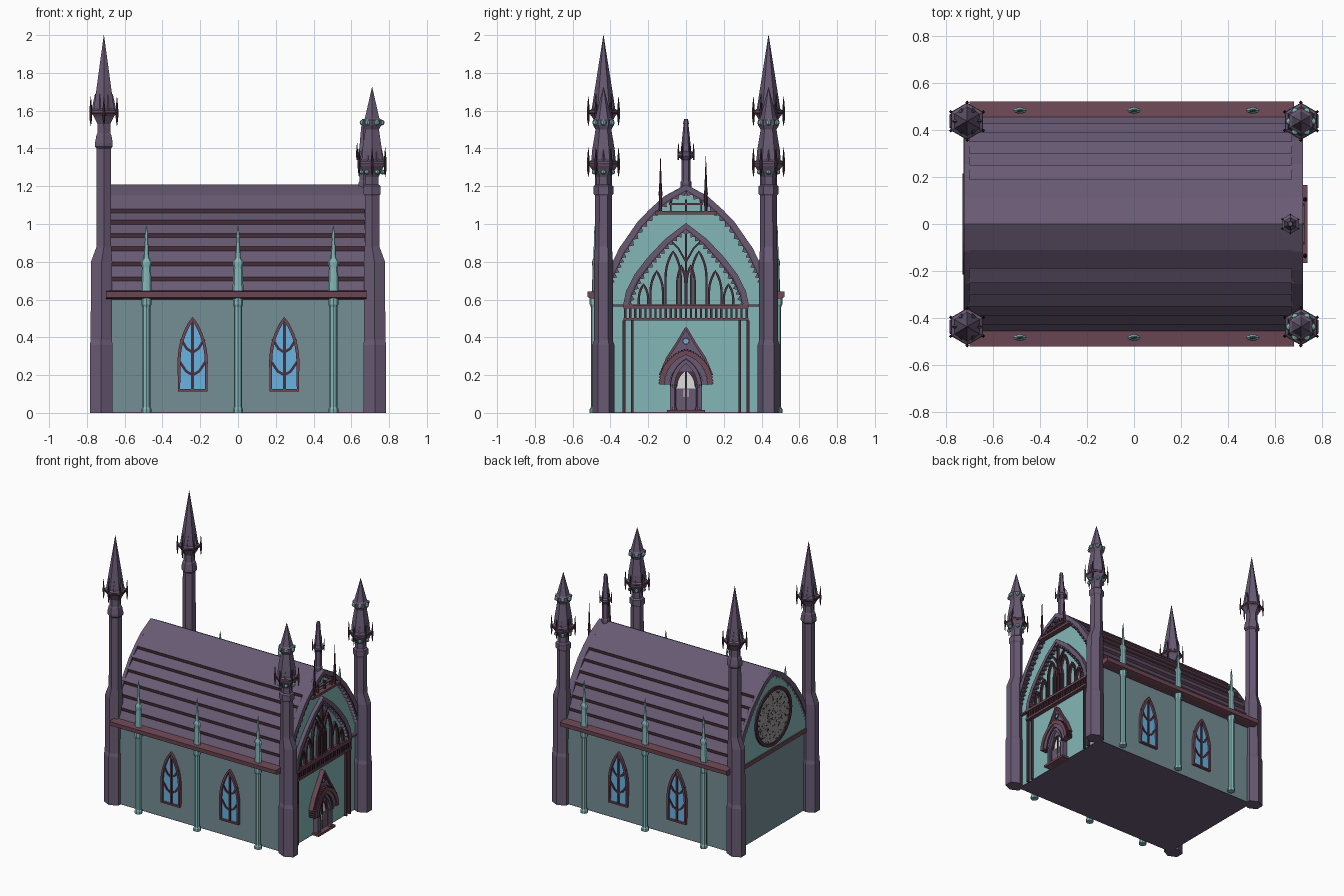
import bpy, bmesh, math, random
from mathutils import Vector

if "Cube" in bpy.data.objects:
    bpy.data.objects.remove(bpy.data.objects["Cube"])

random.seed(4)

def mat(name, r, g, b):
    m = bpy.data.materials.new(name)
    lin = lambda c: (c / 255 / 12.92) if c < 10 else ((c / 255 + .055) / 1.055) ** 2.4
    m.diffuse_color = (lin(r), lin(g), lin(b), 1)
    m.use_nodes = True
    m.node_tree.nodes["Principled BSDF"].inputs["Base Color"].default_value = m.diffuse_color
    return m

PURPLE = mat("purple_stone", 104, 90, 115)
TEAL = mat("pale_teal", 132, 182, 183)
WALL = mat("grey_teal_wall", 116, 142, 149)
MAROON = mat("maroon_trim", 110, 72, 86)
DARK = mat("dark_maroon", 74, 47, 60)
BLUE = mat("blue_glass", 106, 180, 226)
WHITE = mat("pale_glass", 222, 220, 222)
GREY = mat("rose_grey", 150, 152, 150)

parts = {}   # name -> (verts, faces, face materials)

def add(name, verts, faces, m):
    V, F, M = parts.setdefault(name, ([], [], []))
    o = len(V)
    V += verts
    F += [[i + o for i in f] for f in faces]
    M += m if isinstance(m, list) else [m] * len(faces)

def place(axis, a, b, d):
    return (d, a, b) if axis == 'x' else (a, d, b)

def prism(name, pts, axis, lo, hi, m):
    n = len(pts)
    v = [place(axis, a, b, d) for d in (lo, hi) for a, b in pts]
    f = [[i, (i + 1) % n, (i + 1) % n + n, i + n] for i in range(n)]
    add(name, v, f + [list(range(n)), list(range(n, 2 * n))], m)

def box(name, x0, x1, y0, y1, z0, z1, m):
    prism(name, [(x0, z0), (x1, z0), (x1, z1), (x0, z1)], 'y', y0, y1, m)

def strip(name, path, w, axis, lo, hi, m, closed=False):
    """Ribbon of width w along a 2D path, extruded from lo to hi."""
    n, v = len(path), []
    for i, p in enumerate(path):
        a = path[(i - 1) % n] if closed or i else p
        b = path[(i + 1) % n] if closed or i < n - 1 else p
        d = (Vector(b) - Vector(a)).normalized() * w / 2
        for s in (1, -1):
            for e in (lo, hi):
                v.append(place(axis, p[0] - d.y * s, p[1] + d.x * s, e))
    f = []
    for i in range(n if closed else n - 1):
        a, b = 4 * i, 4 * ((i + 1) % n)
        f += [[a + j, a + k, b + k, b + j] for j, k in ((0, 1), (1, 3), (3, 2), (2, 0))]
    if not closed:
        f += [[0, 1, 3, 2], [4 * n - 4 + j for j in (0, 1, 3, 2)]]
    add(name, v, f, m)

def stack(name, x, y, rings, n, m, turn=math.pi / 2):
    """Loft of n-sided rings (radius, z, x stretch, x offset)."""
    v, f = [], []
    for r, z, *e in rings:
        sx, ox = e if e else (1, 0)
        for i in range(n):
            a = turn + math.tau * i / n
            v.append((x + ox + max(r, .0008) * math.cos(a) * sx, y + max(r, .0008) * math.sin(a), z))
    for k in range(len(rings) - 1):
        f += [[k * n + i, k * n + (i + 1) % n, k * n + n + (i + 1) % n, k * n + n + i] for i in range(n)]
    f += [list(range(n)), list(range(len(v) - n, len(v)))]
    add(name, v, f, m)

def ball(name, x, y, z, r, m):
    stack(name, x, y, [(0, z - r), (r * .8, z - r * .6), (r, z), (r * .8, z + r * .6), (0, z + r)], 8, m)

def gothic(hw, z0, z1, c=0, n=8):
    """Pointed arch from left spring over the apex to right spring."""
    h = z1 - z0
    R = (hw * hw + h * h) / (2 * hw)
    end = math.atan2(h, R - hw)
    left = [(-hw + R - R * math.cos(end * i / n), z0 + R * math.sin(end * i / n)) for i in range(n + 1)]
    return [(c + a, b) for a, b in left] + [(c - a, b) for a, b in left[-2::-1]]

def circle(r, c, z, n=32):
    return [(c + r * math.cos(math.tau * i / n), z + r * math.sin(math.tau * i / n)) for i in range(n)]

def teeth(name, path, step, size, axis, lo, hi, m):
    """Row of triangular teeth on the right-hand side of a path."""
    for a, b in zip(path, path[1:]):
        a, b = Vector(a), Vector(b)
        k = max(1, round((b - a).length / step))
        d = (b - a) / k
        nrm = Vector((d.y, -d.x)).normalized() * size
        for i in range(k):
            p = a + d * i
            prism(name, [tuple(p), tuple(p + d), tuple(p + d * .5 + nrm)], axis, lo, hi, m)

# Roof profile (y, z), ridge to eave
R = [(0, 1.21), (.11, 1.15), (.19, 1.08), (.25, 1.02), (.30, .95), (.35, .88), (.39, .80), (.43, .72), (.46, .64)]
full = [(-y, z) for y, z in R[::-1]] + R[1:]
inner = [(-.437, .57)] + [(y * .95, z - .03) for y, z in full] + [(.437, .57)]

# Hall body, dark floor and coloured end gables
box("hall_walls", -.70, .67, -.44, .44, .004, .62, WALL)
box("floor", -.70, .685, -.44, .44, 0, .005, PURPLE)
prism("front_facade", [(-.44, .004)] + inner + [(.44, .004)], 'x', .66, .685, TEAL)

# Overlapping roof courses with dark risers
out, kinds = [R[0], R[1]], [PURPLE]
for (y, z) in R[2:]:
    out += [(y, z), (y - .003, z - .022)]
    kinds += [PURPLE, DARK]
for s in (1, -1):
    v = [(x, y * s, z) for x in (-.71, .68) for y, z in out]
    n = len(out)
    v += [(-.71, 0, .61), (.68, 0, .61)]
    f = [[i, i + 1, i + 1 + n, i + n] for i in range(n - 1)]
    f += [list(range(n)) + [2 * n], list(range(n, 2 * n)) + [2 * n + 1], [n - 1, 2 * n - 1, 2 * n + 1, 2 * n],
          [0, n, 2 * n + 1, 2 * n]]
    add("roof_back_half" if s > 0 else "roof_front_half", v, f, kinds + [TEAL, TEAL, DARK, PURPLE])
prism("back_gable_panel", inner[1:-1], 'x', -.718, -.70, TEAL)

# Toothed gable trims
trim = [(y * .97, z - .018) for y, z in full]
for nm, lo, hi in (("front_gable_trim", .67, .718), ("back_gable_trim", -.724, -.70)):
    strip(nm, trim, .034, 'x', lo, hi, PURPLE)
    teeth(nm + "_teeth", [(y * .935, z - .034) for y, z in full], .035, .02, 'x', lo + .005, hi - .004, PURPLE)
    strip(nm + "_line", [(y * .938, z - .033) for y, z in full], .006, 'x', lo + .005, hi + .001, DARK)

# Back ledge and speckled rose window
box("back_ledge", -.726, -.69, -.43, .43, .595, .625, MAROON)
prism("rose_glass", circle(.2, 0, .86), 'x', -.722, -.70, GREY)
strip("rose_frame", circle(.203, 0, .86), .024, 'x', -.73, -.705, DARK, True)
for k in range(230):
    r, a = .19 * math.sqrt(random.random()), random.random() * math.tau
    pts = circle(random.uniform(.004, .007), r * math.cos(a), .86 + r * math.sin(a), 4)
    prism("rose_speckles", pts, 'x', -.724, -.721, DARK if k % 3 else WHITE)

# Long sides: eaves, lancet windows, pinnacled columns
for s in (1, -1):
    prism("eaves", [(s * y, z) for y, z in ((.43, .60), (.50, .605), (.52, .612), (.522, .642), (.43, .65))],
          'x', -.70, .68, MAROON)
    for cx in (-.24, .245):
        arch = gothic(.072, .27, .50, cx)
        loop = [(cx - .072, .12)] + arch + [(cx + .072, .12)]
        prism("window_glass", loop, 'y', s * .436, s * .446, BLUE)
        strip("window_frame", loop, .016, 'y', s * .43, s * .46, MAROON, True)
        box("window_bars", cx - .008, cx + .008, s * .44, s * .453, .12, .49, DARK)
        for z, w in ((.20, .068), (.32, .062)):
            for t in (1, -1):
                strip("window_bars", [(cx, z), (cx + t * w * .5, z + .02), (cx + t * w, z + .07)],
                      .014, 'y', s * .44, s * .452, DARK)
    for cx in (-.485, 0, .505):
        stack("side_columns", cx, s * .483, [(.027, 0), (.027, .02), (.021, .03), (.021, .56), (.027, .575),
              (.027, .61)], 8, TEAL)
        flat = [(.022, .60), (.022, .63), (.029, .65), (.024, .77), (.029, .79), (.029, .80),
                (.015, .82), (.008, .92), (.01, .935), (0, .99)]
        stack("side_pinnacles", cx, s * .483, [(r * .5, z, 2, 0) for r, z in flat], 8, TEAL)

# Corner towers
base = [(.058, 0, 1.2, .014), (.058, .36, 1.2, .014), (.05, .385, 1.3, .014), (.05, .80, 1.3, .012), (.045, .88, 1, 0)]
for s in (1, -1):
    for side in (1, -1):
        x, y = .71 * side, .437 * s
        nm = "front_tower" if side > 0 else "back_tower"
        lower = [(r, z, sx, ox * side) for r, z, sx, ox in base]
        if side > 0:
            ez = 1.32
            top = [(.044, 1.15), (.052, 1.16), (.052, 1.20), (.040, 1.21), (.040, 1.25), (.062, 1.29), (.076, 1.31),
                   (.076, 1.33), (.064, 1.34), (.060, 1.39), (.042, 1.50), (.056, 1.525), (.056, 1.55),
                   (.044, 1.56), (0, 1.725)]
        else:
            ez = 1.59
            top = [(.044, 1.40), (.054, 1.41), (.054, 1.43), (.046, 1.47), (.040, 1.48), (.040, 1.53), (.062, 1.57),
                   (.076, 1.585), (.076, 1.60), (.062, 1.61), (0, 2.0)]
        stack(nm, x, y, lower + top, 6, PURPLE)
        stack(nm + "_band", x, y, [(.079, ez - .006), (.079, ez + .004)], 6, DARK)
        for i in range(6):
            a = math.pi / 2 + math.tau * i / 6
            c, q = math.cos(a), math.sin(a)
            stack(nm + "_pinnacles", x + .08 * c, y + .08 * q, [(0, ez - .07), (.006, ez - .04), (.008, ez),
                  (.006, ez + .03), (0, ez + .085)], 4, DARK)
            c, q = math.cos(a + .5236), math.sin(a + .5236)
            stack(nm + "_dormers", x + .046 * c, y + .046 * q, [(.018, ez), (.016, ez + .03), (0, ez + .10)], 4, PURPLE)
            if side > 0:
                ball("tower_beads", x + .05 * c, y + .05 * q, 1.537, .016, TEAL)
                ball("tower_beads", x + .055 * c, y + .055 * q, 1.275, .014, TEAL)

# Upper gable rail, its spikes and the ridge finial
box("gable_rail", .70, .738, -.165, .165, 1.05, 1.068, MAROON)
box("gable_rail", .705, .725, -.09, .09, 1.10, 1.11, MAROON)
for y in (-.08, 0, .08):
    box("gable_rail", .705, .725, y - .004, y + .004, 1.06, 1.13, DARK)
for y in (-.135, .105):
    stack("gable_spikes", .728, y, [(.008, 1.06), (.009, 1.15), (.011, 1.16), (.008, 1.18), (0, 1.36)], 6, DARK)
stack("ridge_finial", .665, 0, [(.03, 1.15), (.03, 1.22), (.024, 1.23), (.024, 1.34), (.042, 1.36), (.042, 1.375),
      (.028, 1.385), (.014, 1.52), (.015, 1.535), (.01, 1.555)], 6, PURPLE)
for i in range(6):
    a = math.pi / 2 + math.tau * i / 6
    stack("finial_points", .665 + .04 * math.cos(a), .04 * math.sin(a), [(.004, 1.34), (.005, 1.38), (0, 1.43)], 4, DARK)

# Great gallery arch with lancet tracery
half = [(-.318, .57), (-.303, .64), (-.26, .725), (-.19, .815), (-.10, .91), (0, .99)]
big = half + [(-y, z) for y, z in half[-2::-1]]
strip("gallery_arch", big, .03, 'x', .68, .712, PURPLE)
teeth("gallery_arch_teeth", [(y * .95, z - .017) for y, z in big], .034, .02, 'x', .68, .71, PURPLE)
strip("gallery_arch_line", [(y * .95, z - .016) for y, z in big], .006, 'x', .68, .714, DARK)
box("gallery_tracery", .68, .706, -.006, .006, .57, .97, DARK)
for s in (1, -1):
    for c, hw, zs, top in ((.068, .04, .72, .855), (.155, .033, .64, .75), (.025, .022, .68, .78), (.225, .025, .60, .68)):
        c *= s
        strip("gallery_tracery", [(c - hw, .57)] + gothic(hw, zs, top, c, 6) + [(c + hw, .57)], .012, 'x', .68, .702, DARK)
    strip("gallery_tracery", [(0, .80), (s * .04, .87), (s * .08, .91)], .01, 'x', .68, .70, DARK)

# Balustrade and facade pilasters
box("balustrade_rails", .68, .715, -.33, .33, .488, .503, MAROON)
box("balustrade_rails", .68, .715, -.33, .33, .552, .570, MAROON)
box("facade_ledge", .68, .705, -.41, .41, .563, .575, MAROON)
for i in range(25):
    y = -.322 + .0268 * i
    box("balusters", .68, .71, y - .006, y + .006, .50, .555, DARK)
for s in (1, -1):
    for y, w in ((.328, .007), (.285, .006)):
        box("facade_pilasters", .68, .702, s * y - w, s * y + w, 0, .49, DARK)

# Entrance portal
prism("portal_gable", [(-.13, .22), (-.10, .29), (-.05, .36), (0, .455), (.05, .36), (.10, .29), (.13, .22)],
      'x', .68, .705, PURPLE)
for s in (1, -1):
    edge = [(s * .138, .20), (s * .10, .29), (s * .05, .365), (0, .45)]
    strip("portal_gable_edge", edge, .012, 'x', .68, .72, MAROON)
    stack("portal_columns", .715, s * .062, [(.014, 0), (.014, .02), (.01, .03), (.01, .13), (.015, .15)], 8, PURPLE)
strip("portal_outer_arch", gothic(.128, .15, .32), .026, 'x', .68, .738, MAROON)
teeth("portal_arch_teeth", gothic(.14, .15, .335)[::-1], .02, .008, 'x', .69, .735, DARK)
strip("portal_middle_arch", gothic(.10, .15, .295), .028, 'x', .68, .73, PURPLE)
strip("portal_inner_arch", [(-.072, 0)] + gothic(.072, .14, .275) + [(.072, 0)], .024, 'x', .68, .722, PURPLE)
strip("portal_inner_line", gothic(.083, .14, .288), .006, 'x', .68, .733, DARK)
prism("door_glass", [(-.062, .02)] + gothic(.062, .14, .225) + [(.062, .02)], 'x', .684, .692, WHITE)
strip("door_glass_frame", gothic(.056, .14, .237), .022, 'x', .684, .70, DARK)
for s in (1, -1):
    box("door_leaves", .685, .698, s * .006, s * .06, .01, .13, PURPLE)
    box("door_handles", .69, .704, s * .008, s * .013, .085, .125, WHITE)
box("door_leaves", .685, .70, -.004, .004, .01, .24, DARK)
prism("portal_round_glass", circle(.014, 0, .38, 12), 'x', .70, .709, BLUE)
strip("portal_round_frame", circle(.017, 0, .38, 12), .007, 'x', .70, .712, DARK, True)
box("door_step", .67, .738, -.10, .10, 0, .016, MAROON)

# Turn the collected parts into objects
for name, (V, F, M) in parts.items():
    me = bpy.data.meshes.new(name)
    me.from_pydata(V, [], F)
    mats = list(dict.fromkeys(M))
    for m in mats:
        me.materials.append(m)
    for p, m in zip(me.polygons, M):
        p.material_index = mats.index(m)
    bm = bmesh.new()
    bm.from_mesh(me)
    bmesh.ops.recalc_face_normals(bm, faces=bm.faces)
    bm.to_mesh(me)
    bm.free()
    bpy.context.collection.objects.link(bpy.data.objects.new(name, me))
